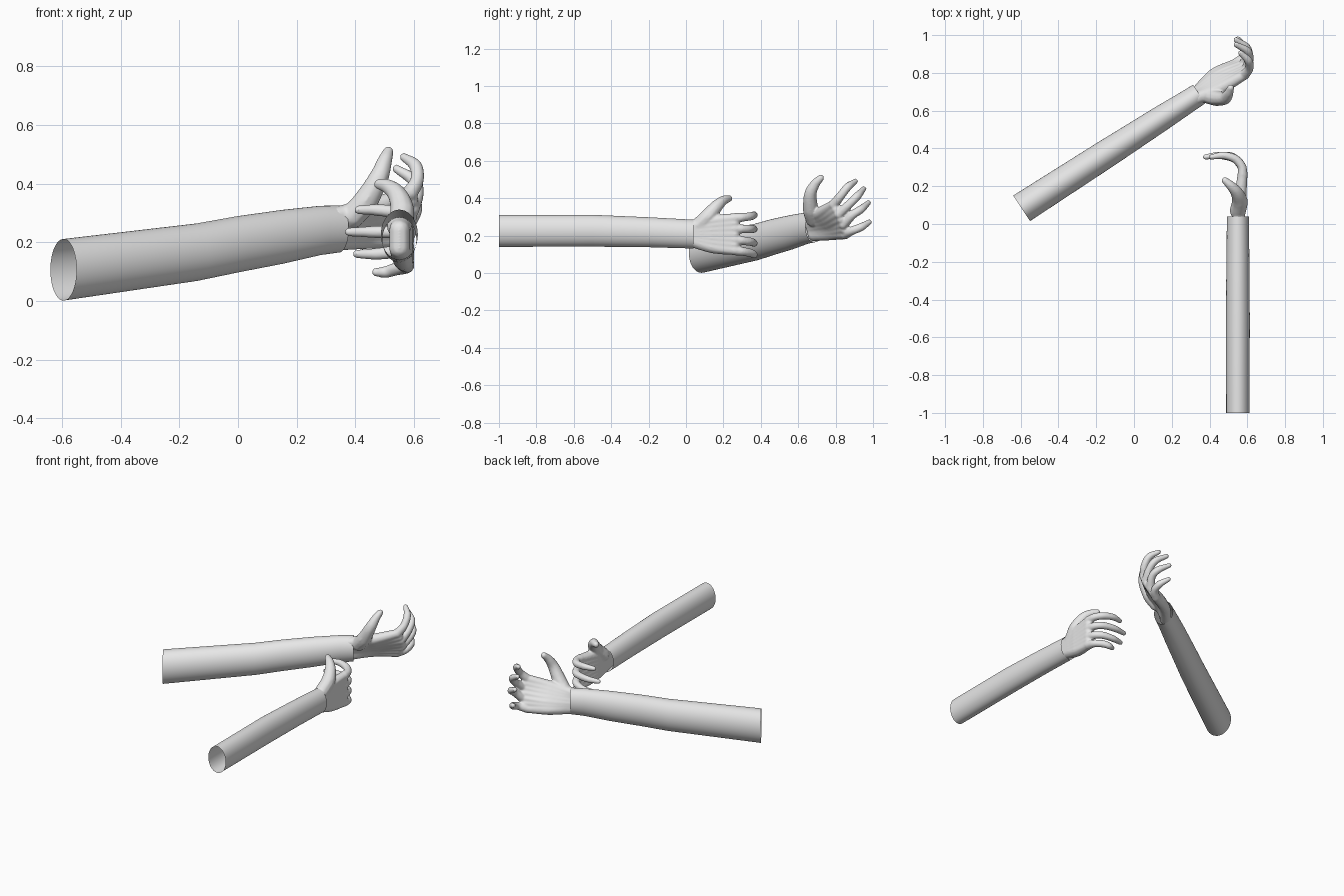
import bpy, bmesh, math
from mathutils import Vector, Matrix

grey = bpy.data.materials.new("light_grey")
grey.diffuse_color = (0.8, 0.8, 0.8, 1)


def finish(bm, name):
    me = bpy.data.meshes.new(name)
    bm.to_mesh(me)
    bm.free()
    me.materials.append(grey)
    ob = bpy.data.objects.new(name, me)
    bpy.context.collection.objects.link(ob)
    for p in me.polygons:
        p.use_smooth = True
    return ob


def sleeve(name, rings, side, sides=40):
    """Open elliptical tube; rings = (centre, half width, half height)."""
    bm = bmesh.new()
    loops = []
    for c, w, h in rings:
        loops.append([bm.verts.new(Vector(c) + Vector(side) * w * math.cos(a) + Vector((0, 0, h * math.sin(a))))
                      for a in (2 * math.pi * i / sides for i in range(sides))])
    for a, b in zip(loops, loops[1:]):
        for i in range(sides):
            j = (i + 1) % sides
            bm.faces.new((a[i], a[j], b[j], b[i]))
    bmesh.ops.recalc_face_normals(bm, faces=bm.faces)
    return finish(bm, name)


def limb(bm, pts, radii):
    """Dense chain of balls along a smooth curve through pts."""
    p = [Vector(q) for q in pts]
    p = [2 * p[0] - p[1]] + p + [2 * p[-1] - p[-2]]
    for i in range(len(pts) - 1):
        a, b, c, d = p[i:i + 4]
        n = max(2, int((c - b).length / 0.007))
        for k in range(n + 1):
            t = k / n
            q = 0.5 * (2 * b + (c - a) * t + (2 * a - 5 * b + 4 * c - d) * t * t
                       + (3 * b - a - 3 * c + d) * t ** 3)
            r = radii[i] * (1 - t) + radii[i + 1] * t
            bmesh.ops.create_icosphere(bm, subdivisions=2, radius=r, matrix=Matrix.Translation(q))


def hand(name, palm, fingers, thumb):
    """palm = per finger (wrist, middle, knuckle); fingers = points after the knuckle."""
    bm = bmesh.new()
    rays = [[Vector(q) for q in ray] for ray in palm]
    between = [[(u + v) / 2 for u, v in zip(a, b)] for a, b in zip(rays, rays[1:])]
    for ray in rays + between:
        limb(bm, ray, (0.036, 0.035, 0.027))
    for ray, f in zip(rays, fingers):
        limb(bm, [ray[2]] + f, (0.028, 0.024, 0.023, 0.021, 0.015)[:len(f)] + (0.015,))
    limb(bm, thumb, (0.044, 0.043, 0.034, 0.026, 0.019))
    ob = finish(bm, name)
    m = ob.modifiers.new("fuse", 'REMESH')
    m.mode = 'VOXEL'
    m.voxel_size = 0.005
    m.use_smooth_shade = True
    s = ob.modifiers.new("soften", 'SMOOTH')
    s.factor = 0.5
    s.iterations = 8
    return ob


# Long raised arm
sleeve("left_sleeve", [((-0.595, 0.083, 0.106), 0.081, 0.105),
                       ((-0.14, 0.376, 0.166), 0.075, 0.098),
                       ((0.0, 0.466, 0.193), 0.071, 0.096),
                       ((0.15, 0.563, 0.218), 0.067, 0.092),
                       ((0.28, 0.646, 0.24), 0.061, 0.084),
                       ((0.345, 0.688, 0.245), 0.059, 0.080)], (0.55, -0.835, 0))
hand("left_hand",
     [[(0.33, 0.665, 0.285), (0.46, 0.72, 0.32), (0.585, 0.79, 0.365)],
      [(0.33, 0.67, 0.26), (0.455, 0.75, 0.285), (0.593, 0.817, 0.315)],
      [(0.325, 0.68, 0.23), (0.44, 0.78, 0.245), (0.577, 0.842, 0.26)],
      [(0.325, 0.685, 0.205), (0.425, 0.79, 0.21), (0.54, 0.85, 0.207)]],
     [[(0.61, 0.825, 0.41), (0.605, 0.865, 0.46), (0.565, 0.905, 0.49)],
      [(0.61, 0.87, 0.365), (0.60, 0.915, 0.41), (0.54, 0.95, 0.45)],
      [(0.605, 0.89, 0.31), (0.595, 0.935, 0.34), (0.54, 0.975, 0.375)],
      [(0.58, 0.885, 0.225), (0.583, 0.935, 0.245), (0.55, 0.98, 0.272)]],
     [(0.39, 0.68, 0.29), (0.435, 0.667, 0.34), (0.48, 0.665, 0.42),
      (0.50, 0.69, 0.475), (0.512, 0.72, 0.508)])

# Straight level arm
sleeve("right_sleeve", [((0.55, -1.0, 0.225), 0.062, 0.085),
                        ((0.55, -0.5, 0.226), 0.063, 0.085),
                        ((0.55, -0.2, 0.218), 0.061, 0.080),
                        ((0.55, 0.04, 0.208), 0.058, 0.077)], (1, 0, 0))
tips = [(0.31, 0.41), (0.235, 0.378), (0.16, 0.405), (0.098, 0.47)]
knuckle_z = (0.293, 0.236, 0.178, 0.122)
mid_z = (0.275, 0.23, 0.185, 0.14)
wrist_z = (0.242, 0.22, 0.2, 0.18)
hand("right_hand",
     [[(0.55, 0.01, w), (0.562, 0.14, m), (0.575, 0.26, k)] for w, m, k in zip(wrist_z, mid_z, knuckle_z)],
     [[(0.57, 0.305, k * 0.7 + z * 0.3), (0.535, 0.345, k * 0.4 + z * 0.6),
       ((0.535 + x) / 2, 0.363, z), (x, 0.355, z)] for (z, x), k in zip(tips, knuckle_z)],
     [(0.55, 0.07, 0.255), (0.56, 0.12, 0.305), (0.545, 0.165, 0.358),
      (0.515, 0.20, 0.388), (0.482, 0.23, 0.398)])
